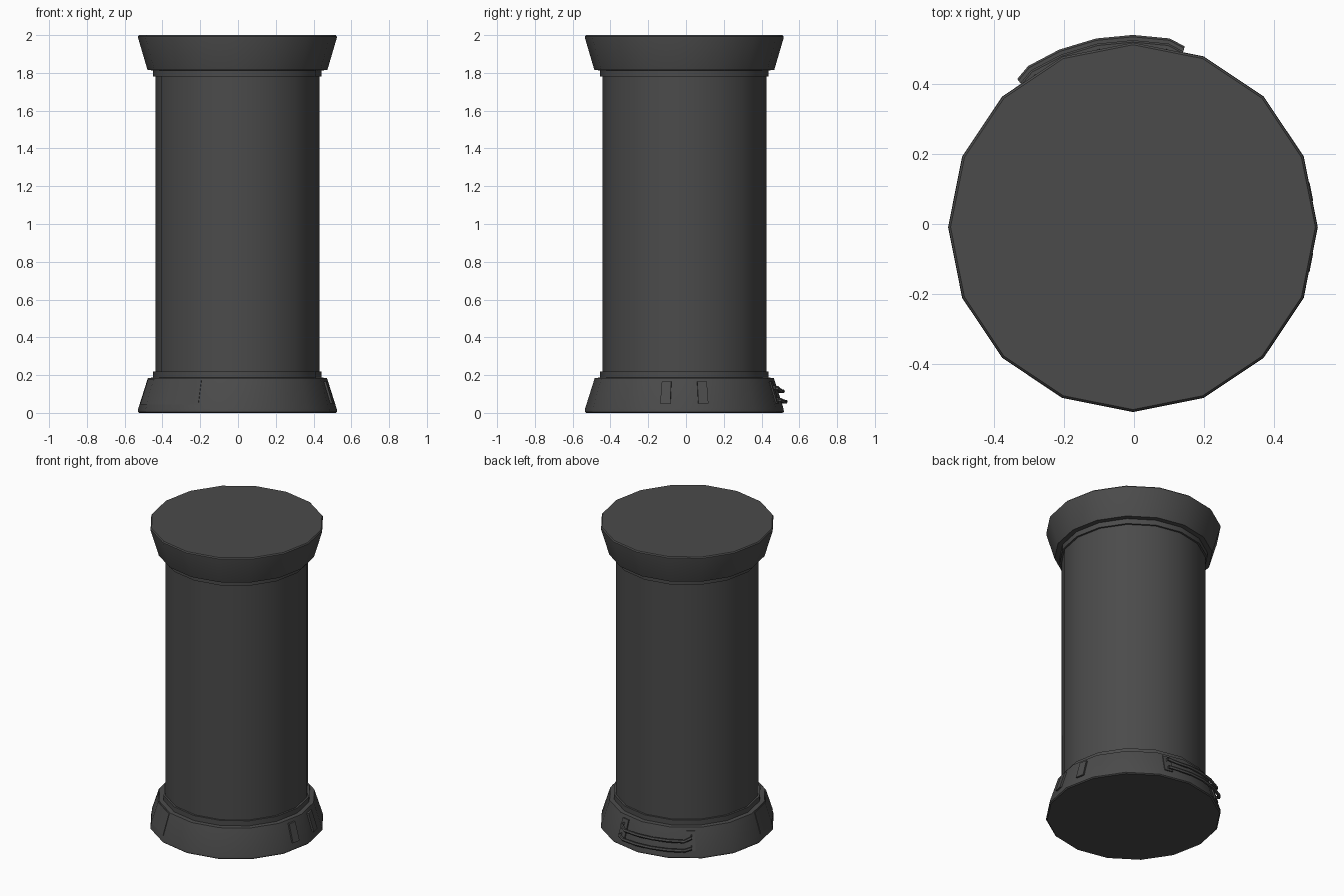
import bpy, bmesh, math

if "Cube" in bpy.data.objects:
    bpy.data.objects.remove(bpy.data.objects["Cube"])

N = 16
CX, CY = -0.003, -0.009
R_LOW, R_HIGH = 0.526, 0.474      # foot radius at z 0.02 and z 0.185
STEP = 2 * math.pi / N

mat = bpy.data.materials.new("dark_grey")
mat.diffuse_color = (0.07, 0.07, 0.07, 1)
mat.use_nodes = True
mat.node_tree.nodes["Principled BSDF"].inputs["Base Color"].default_value = mat.diffuse_color


def finish(bm, name):
    bmesh.ops.recalc_face_normals(bm, faces=bm.faces)
    me = bpy.data.meshes.new(name)
    bm.to_mesh(me)
    bm.free()
    ob = bpy.data.objects.new(name, me)
    bpy.context.collection.objects.link(ob)
    me.materials.append(mat)
    bpy.ops.object.select_all(action='DESELECT')
    ob.select_set(True)
    bpy.context.view_layer.objects.active = ob
    bpy.ops.object.shade_smooth_by_angle(angle=math.radians(30))
    return ob


def polar(a, r, z):
    return (CX + r * math.cos(a), CY + r * math.sin(a), z)


def bridge(bm, rings):
    """Join closed rings of vertices and cap both ends."""
    n = len(rings[0])
    for lo, hi in zip(rings, rings[1:]):
        for i in range(n):
            j = (i + 1) % n
            bm.faces.new((lo[i], lo[j], hi[j], hi[i]))
    bm.faces.new(rings[0][::-1])
    bm.faces.new(rings[-1])


def lathe(name, profile):
    bm = bmesh.new()
    rings = [[bm.verts.new(polar(i * STEP, r, z)) for i in range(N)] for r, z in profile]
    bridge(bm, rings)
    return finish(bm, name)


def foot_radius(a, z):
    """Radius of the faceted foot surface at an angle and height."""
    r = R_LOW + (R_HIGH - R_LOW) * (z - 0.02) / 0.165
    off = (a % STEP) - STEP / 2
    return r * math.cos(STEP / 2) / math.cos(off)


def plate(name, degrees, z0, z1, raise_by):
    """Thin plate lying on the sloped foot."""
    bm = bmesh.new()
    rings = []
    for d in degrees:
        a = math.radians(d)
        rings.append([bm.verts.new(polar(a, foot_radius(a, z) + h, z))
                      for z, h in ((z0, -0.01), (z1, -0.01), (z1, raise_by), (z0, raise_by))])
    bridge(bm, rings)
    return finish(bm, name)


def bar(name, z_end, z_mid, r_out, thick):
    """Bowed grab bar running between the two mounts."""
    bm = bmesh.new()
    path = [(74, r_out - 0.06, z_end), (74, r_out - 0.012, z_end - 0.005)]
    path += [(d, r_out, z_mid) for d in (79, 90, 101, 112.5, 123)]
    path += [(128, r_out - 0.012, z_end - 0.005), (128, r_out - 0.06, z_end)]
    rings = []
    for k, (d, r, z) in enumerate(path):
        a = math.radians(d)
        end = k in (0, len(path) - 1)
        ring = []
        for i in range(6):
            t = i * math.pi / 3
            u, v = thick * math.cos(t), thick * math.sin(t)
            aa = a + (u / r if end else 0) * (1 if k == 0 else -1)
            ring.append(bm.verts.new(polar(aa, r + (0 if end else u), z + v)))
        rings.append(ring)
    bridge(bm, rings)
    return finish(bm, name)


# Column body
lathe("foot", [(0.520, 0), (0.527, 0.006), (0.526, 0.02), (R_HIGH, 0.185), (0.44, 0.187)])
lathe("lower_collar", [(0.446, 0.17), (0.446, 0.22)])
lathe("shaft", [(0.434, 0.18), (0.434, 1.82)])
lathe("upper_collar", [(0.446, 1.78), (0.446, 1.83)])
lathe("capital", [(0.44, 1.813), (0.476, 1.815), (0.526, 1.985), (0.526, 1.993), (0.52, 2.0)])

# Access panel on the front left of the foot
plate("access_panel", (184, 202.5, 225, 246.5), 0.045, 0.178, 0.004)

# Two small vertical ribs on the right side
for d in (-11.25, 11.25):
    plate("side_rib", (d - 3, d + 3), 0.05, 0.165, 0.012)

# Grab bars at the back
for d in (74.5, 127.5):
    plate("bar_mount", (d - 3, d + 3), 0.05, 0.165, 0.008)
bar("upper_grab_bar", 0.138, 0.115, 0.522, 0.011)
bar("lower_grab_bar", 0.075, 0.06, 0.537, 0.011)
